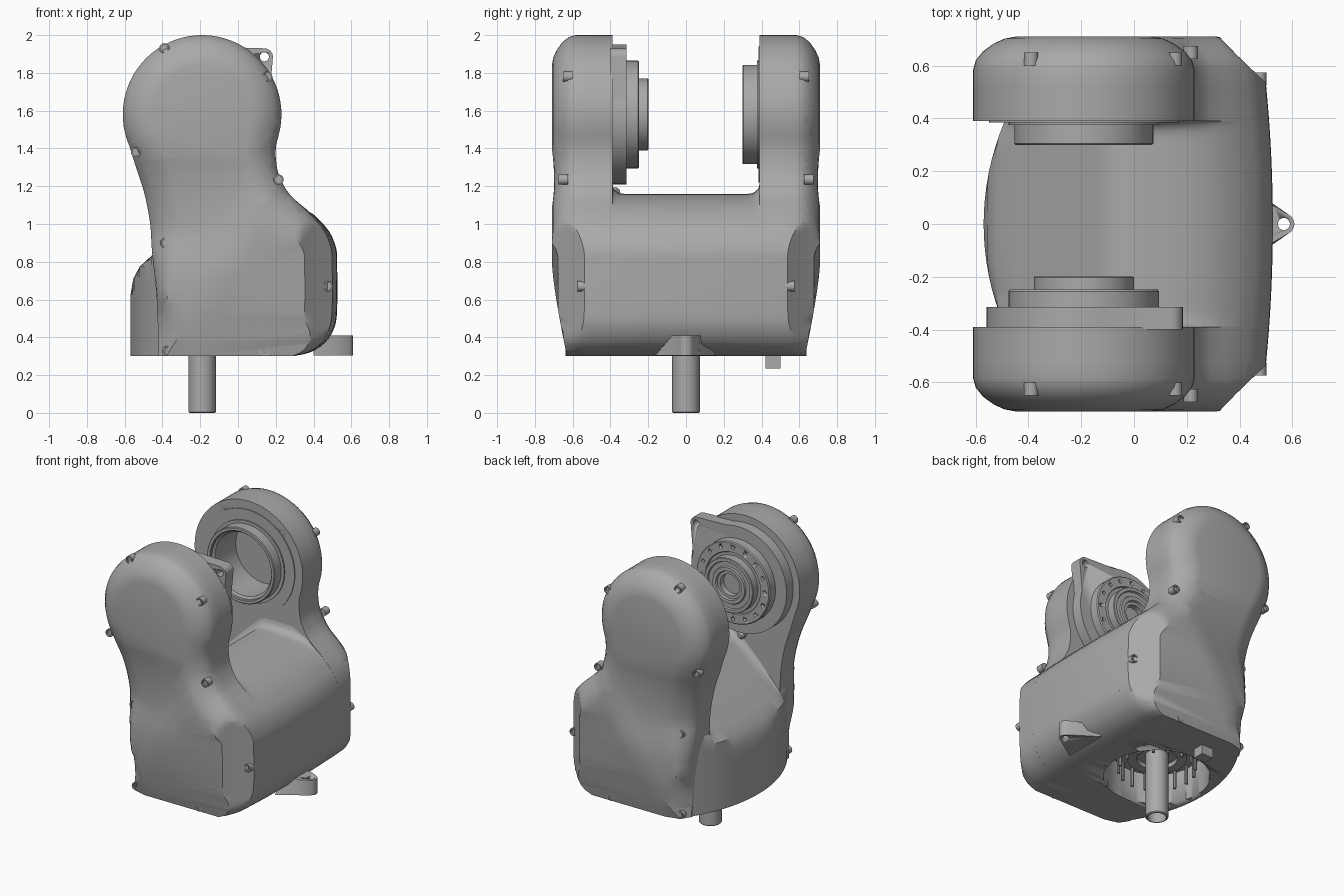
import bpy, bmesh, math
from mathutils import Vector

cube = bpy.data.objects.get("Cube")
if cube:
    bpy.data.objects.remove(cube, do_unlink=True)

grey = bpy.data.materials.new("matte grey")
grey.use_nodes = True
grey.diffuse_color = (0.4, 0.4, 0.4, 1)
grey.node_tree.nodes["Principled BSDF"].inputs["Base Color"].default_value = grey.diffuse_color

HX, HZ, HR = -0.19, 1.58, 0.42      # head centre and radius
FLOOR = 0.3                         # underside of the housing


def clamp(t):
    return min(1, max(0, t))


def finish(name, bm, angle=35):
    bmesh.ops.remove_doubles(bm, verts=bm.verts, dist=0.0002)
    bmesh.ops.recalc_face_normals(bm, faces=bm.faces)
    mesh = bpy.data.meshes.new(name)
    bm.to_mesh(mesh)
    bm.free()
    ob = bpy.data.objects.new(name, mesh)
    bpy.context.collection.objects.link(ob)
    mesh.materials.append(grey)
    bpy.ops.object.select_all(action="DESELECT")
    ob.select_set(True)
    bpy.context.view_layer.objects.active = ob
    bpy.ops.object.shade_smooth_by_angle(angle=math.radians(angle))
    return ob


def loft(bm, rings, closed=False):
    """Skin rings of points; the ends are capped unless closed."""
    loops = [[bm.verts.new(p) for p in ring] for ring in rings]
    pairs = list(zip(loops, loops[1:])) + ([(loops[-1], loops[0])] if closed else [])
    for a, b in pairs:
        for i in range(len(a)):
            j = (i + 1) % len(a)
            bm.faces.new((a[i], a[j], b[j], b[i]))
    if not closed:
        bm.faces.new(loops[0])
        bm.faces.new(loops[-1])


def lathe(name, profile, centres, axis="Y", n=64):
    """Turn a (radius, height) profile round each centre."""
    bm = bmesh.new()
    for u, v in centres:
        rings = []
        for r, h in profile:
            ring = circle(u, v, max(r, 0.0006), n)
            rings.append([(p, h, q) if axis == "Y" else (p, q, h) for p, q in ring])
        loft(bm, rings)
    return finish(name, bm)


def cut(target, cutter):
    cutter.hide_render = True
    mod = target.modifiers.new("cut", "BOOLEAN")
    mod.operation, mod.solver, mod.object = "DIFFERENCE", "EXACT", cutter
    bpy.ops.object.select_all(action="DESELECT")
    bpy.context.view_layer.objects.active = target
    target.select_set(True)
    bpy.ops.object.modifier_apply(modifier="cut")
    bpy.data.objects.remove(cutter, do_unlink=True)


def circle(u, v, r, count):
    return [(u + r * math.cos(2 * math.pi * k / count),
             v + r * math.sin(2 * math.pi * k / count)) for k in range(count)]


def sweep(u, v, r, start, stop, step):
    """Arc points between two angles in degrees."""
    return [(u + r * math.cos(math.radians(a)), v + r * math.sin(math.radians(a)))
            for a in range(start, stop, step)]


def smooth(points, steps=4):
    """Catmull-Rom curve through the points."""
    pts = [Vector(p) for p in points]
    pts = [2 * pts[0] - pts[1]] + pts + [2 * pts[-1] - pts[-2]]
    out = []
    for a, b, c, d in zip(pts, pts[1:], pts[2:], pts[3:]):
        for s in range(steps):
            t = s / steps
            out.append(0.5 * (2 * b + (c - a) * t + (2 * a - 5 * b + 4 * c - d) * t * t
                              + (3 * b - a - 3 * c + d) * t ** 3))
    return out + [pts[-2]]


def bowed(x, y):
    """Pull the rear flank in slightly away from the middle."""
    return x - 0.09 * y * y * max(0, (x - 0.3) / 0.22)


# Shared rounded rear flank, from the shoulder down to the floor
flank = [(0.4, 1.05), (0.48, 0.965), (0.52, 0.87), (0.525, 0.78), (0.525, 0.55),
         (0.51, 0.45), (0.46, 0.37), (0.38, 0.32), (0.29, FLOOR)]

# Arm outline: head arc, neck and flank, flat floor, then the concave side
arc = [Vector(p) for p in sweep(HX, HZ, HR, 204, -18, -5)]
neck = smooth([(0.2, 1.41), (0.201, 1.34), (0.22, 1.25), (0.28, 1.15)] + flank)
back = smooth([(-0.42, FLOOR), (-0.43, 0.6), (-0.455, 0.85), (-0.465, 1.0),
               (-0.495, 1.16), (-0.54, 1.3)])
outline = arc + neck + back


def inset(amount):
    ring = []
    for i, p in enumerate(outline):
        t = outline[(i + 1) % len(outline)] - outline[i - 1]
        normal = Vector((t.y, -t.x)).normalized()
        fade = clamp((p.y - 0.4) / 0.6) if p.x < -0.3 else clamp((p.y - FLOOR) / 0.12)
        ring.append(p + normal * amount * fade)
    return ring


# Depth and inset of each layer of an arm
layers = [(0.39, 0), (0.45, 0), (0.52, 0), (0.585, 0), (0.62, 0.01), (0.655, 0.038),
          (0.685, 0.08), (0.703, 0.12), (0.71, 0.16)]
LEAN = 0.64                         # slope of the diagonal crease on the outer skin
arms = {}
for side, label in ((-1, "front"), (1, "rear")):
    bm = bmesh.new()
    loft(bm, [[(p.x, y, p.y) for p in inset(d)] for y, d in layers])
    planes = [((0, 0, 0.37 + 0.07 * k), (0, 0, 1)) for k in range(15)]
    planes += [((-0.38 - 0.1 * k, 0, FLOOR), (1, 0, -LEAN)) for k in range(-1, 3)]
    for co, no in planes:
        bmesh.ops.bisect_plane(bm, geom=bm.verts[:] + bm.edges[:] + bm.faces[:],
                               plane_co=co, plane_no=no)
    for v in bm.verts:
        x, y, z = v.co
        # outer skin draws in towards the floor and beyond the crease
        w = max(0, (y - 0.4) / 0.31)
        low = max(0, (0.79 - z) / 0.49)
        crease = max(0, -0.38 + LEAN * (z - FLOOR) - x)
        y -= w * (0.08 * low ** 1.3 + 0.2 * crease * clamp((1.4 - z) / 0.45))
        # slanted rear and front corners
        y = min(y, 0.56 + 0.88 * (0.5 - x))
        if z < 1.0:
            y = min(y, 0.54 + 1.6 * (x + 0.42) + 0.4 * max(0, z - 0.5))
        v.co.x, v.co.y = bowed(x, y), y * side
    arms[label] = finish(label + "_arm", bm, 30)

# Base between the arms: bowed on one side, ridge on top, fillets at the arms
section = [(-0.57, FLOOR), (-0.57, 0.62), (-0.555, 0.71), (-0.52, 0.775), (-0.46, 0.83),
           (-0.3, 0.97), (-0.14, 1.11), (-0.1, 1.142), (-0.06, 1.158), (0, 1.16),
           (0.15, 1.155), (0.26, 1.13), (0.33, 1.095)] + [tuple(p) for p in smooth(flank, 3)]
half = [0.05, 0.1, 0.15, 0.2, 0.25, 0.3, 0.33, 0.35, 0.365, 0.377, 0.385, 0.39, 0.45, 0.46, 0.5, 0.53]
rings = []
for y in [-h for h in reversed(half)] + [0] + half:
    bow = 0.42 - math.sqrt(0.99 ** 2 - y * y)
    t = clamp((abs(y) - 0.33) / 0.06)
    lift = 0.055 * (1 - math.sqrt(1 - t * t))
    limit = 0.3 if abs(y) > 0.455 else 1
    rings.append([(min(limit, max(bowed(x, y), bow)), y,
                   z + lift * clamp((z - 0.83) / 0.2) * clamp((0.35 - x) / 0.2))
                  for x, z in section])
bm = bmesh.new()
loft(bm, rings)
base = finish("base_housing", bm, 30)
cut(base, lathe("base_cutter", [(0, 0.1), (0.34, 0.1), (0.34, 0.55), (0, 0.55)], [(HX, 0)], "Z"))

# Bearing, pins and hollow shaft inside the base opening
lathe("base_bearing", [(0, 0.56), (0.3, 0.56), (0.3, 0.5), (0.27, 0.49), (0.27, 0.47),
                       (0.19, 0.47), (0.19, 0.43), (0.13, 0.43), (0.13, 0.46), (0, 0.46)],
      [(HX, 0)], "Z")
lathe("base_pins", [(0, 0.5), (0.011, 0.5), (0.011, 0.34), (0, 0.34)],
      circle(HX, 0, 0.245, 16), "Z", 10)
lathe("shaft", [(0, 0.5), (0.073, 0.5), (0.073, 0.006), (0.067, 0), (0.06, 0), (0.06, 0.4), (0, 0.4)],
      [(HX, 0)], "Z", 40)

# Front joint: lugged plate, bolted disc and stepped hub
lug = (0.14, 1.885)
bm = bmesh.new()
plate = sweep(*lug, 0.045, 90, -1, -15) + sweep(HX, HZ, 0.37, 15, -286, -5)
loft(bm, [[(x, y, z) for x, z in plate] for y in (-0.4, -0.315)])
mount = finish("joint_plate", bm)
cut(mount, lathe("lug_cutter", [(0, -0.5), (0.024, -0.5), (0.024, -0.2), (0, -0.2)], [lug], n=20))
disc = lathe("joint_disc", [(0, -0.35), (0.285, -0.35), (0.285, -0.255), (0.279, -0.248), (0.215, -0.248),
                            (0.21, -0.256), (0, -0.256)], [(HX, HZ)])
cut(disc, lathe("bolt_cutter", [(0, -0.27), (0.013, -0.27), (0.013, -0.2), (0, -0.2)],
                circle(HX, HZ, 0.25, 16), n=12))
lathe("joint_hub", [(0, -0.3), (0.19, -0.3), (0.19, -0.203), (0.186, -0.199), (0.165, -0.199),
                    (0.16, -0.21), (0.13, -0.21), (0.125, -0.2), (0.1, -0.2), (0.095, -0.215),
                    (0.075, -0.215), (0.075, -0.285), (0, -0.285)], [(HX, HZ)])
lathe("stop_knob", [(0, -0.42), (0.027, -0.42), (0.027, -0.365), (0.015, -0.35), (0, -0.348)],
      [(-0.17, 1.165)], n=20)

# Rear joint: open socket with a raised collar
cut(arms["rear"], lathe("socket_cutter", [(0, 0.2), (0.24, 0.2), (0.24, 0.56), (0, 0.56)], [(HX, HZ)]))
bm = bmesh.new()
collar = [(0.22, 0.57), (0.22, 0.33), (0.235, 0.32), (0.235, 0.305), (0.24, 0.3), (0.258, 0.3),
          (0.263, 0.305), (0.263, 0.375), (0.285, 0.375), (0.285, 0.384), (0.36, 0.384),
          (0.36, 0.395), (0.245, 0.395), (0.245, 0.57)]
loft(bm, [[(x, y, z) for x, z in circle(HX, HZ, r, 64)] for r, y in collar], closed=True)
finish("socket_collar", bm)

# Recessed screws round both arms: x, z, depth
screws = [(-0.39, 1.93, 0.65), (0.155, 1.78, 0.65), (-0.54, 1.38, 0.66), (0.215, 1.235, 0.675),
          (-0.385, 0.9, 0.615), (0.475, 0.67, 0.575), (-0.375, 0.328, 0.605), (0.14, 0.328, 0.637)]
for side, label in ((-1, "front"), (1, "rear")):
    for k, (x, z, y) in enumerate(screws):
        lathe(f"{label}_screw_{k}", [(r, side * h) for r, h in (
            (0, y - 0.05), (0.027, y - 0.05), (0.027, y), (0.019, y), (0.019, y - 0.015), (0, y - 0.015))],
            [(x, z)], n=20)

# Cable tab with a flared root, and the small underside block
bm = bmesh.new()
tip = sweep(0.568, 0, 0.04, -60, 61, 15)
loft(bm, [[(x, y, z) for x, y in [(0.4, -root), (0.53, -mid)] + tip + [(0.53, mid), (0.4, root)]]
          for z, root, mid in ((FLOOR + 0.005, 0.16, 0.075), (0.41, 0.09, 0.068))])
tab = finish("cable_tab", bm)
cut(tab, lathe("tab_cutter", [(0, 0.2), (0.023, 0.2), (0.023, 0.6), (0, 0.6)], [(0.568, 0)], "Z", 20))
bm = bmesh.new()
bmesh.ops.create_cube(bm, size=1)
bmesh.ops.scale(bm, verts=bm.verts, vec=(0.09, 0.08, 0.12))
bmesh.ops.translate(bm, verts=bm.verts, vec=(HX, 0.46, 0.295))
finish("underside_block", bm)
